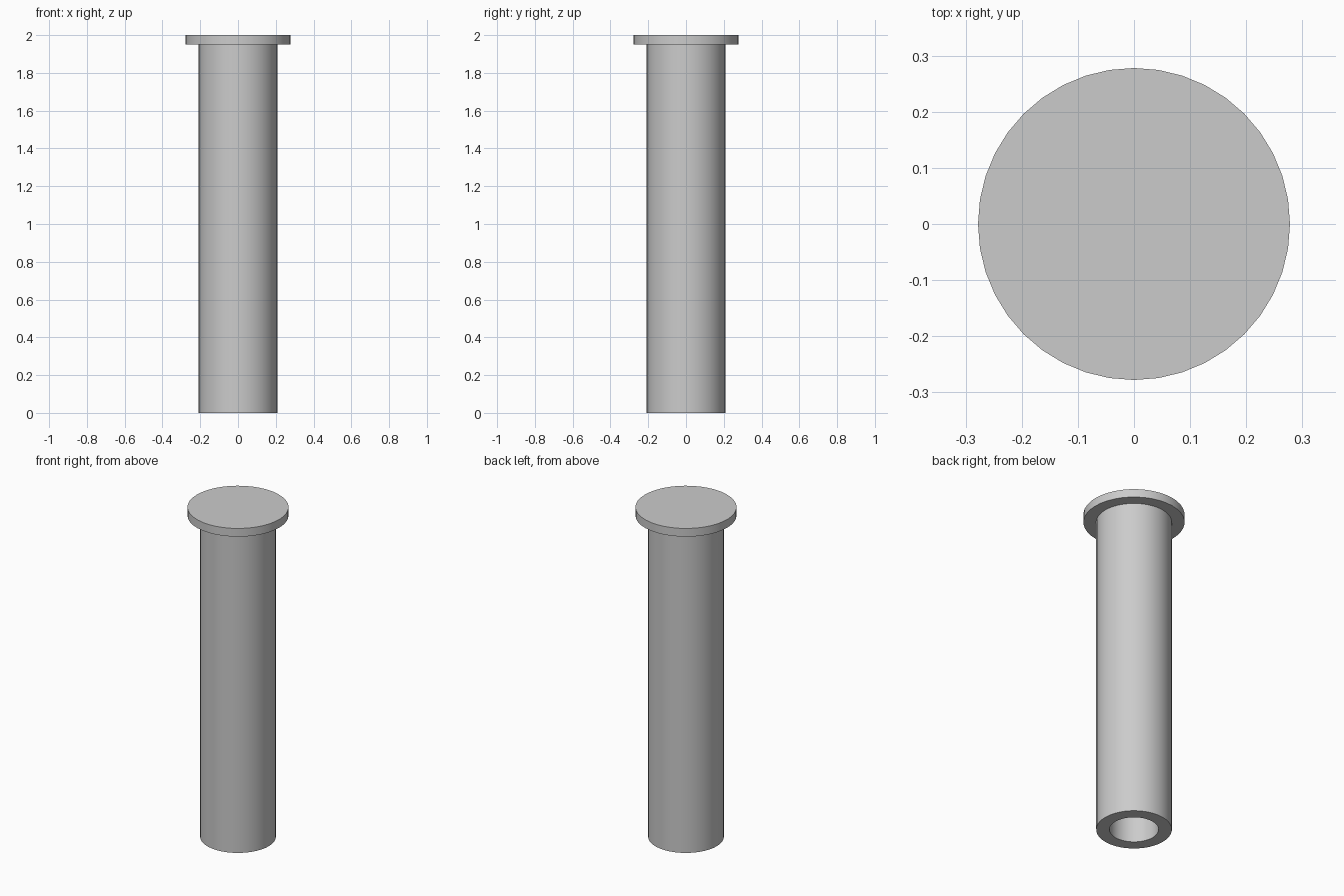
import bpy, bmesh
from math import cos, sin, tau

if "Cube" in bpy.data.objects:
    bpy.data.objects.remove(bpy.data.objects["Cube"])

SIDES = 40
SHAFT_R, BORE_R, HEAD_R = 0.208, 0.135, 0.278
HEAD_Z, TOP_Z = 1.95, 2.0

# Closed half-profile of the hollow pin: bore end, bore, shaft, head
profile = [(BORE_R, HEAD_Z), (BORE_R, 0), (SHAFT_R, 0),
           (SHAFT_R, HEAD_Z), (HEAD_R, HEAD_Z), (HEAD_R, TOP_Z)]

bm = bmesh.new()
rings = [[bm.verts.new((r * cos(tau * i / SIDES), r * sin(tau * i / SIDES), z))
          for i in range(SIDES)] for r, z in profile]

# Walls between neighbouring rings
for a, b in zip(rings, rings[1:]):
    for i in range(SIDES):
        j = (i + 1) % SIDES
        bm.faces.new((a[i], a[j], b[j], b[i]))

# Flat head top and blind end of the bore
bm.faces.new(rings[-1])
bm.faces.new(rings[0][::-1])
bmesh.ops.recalc_face_normals(bm, faces=bm.faces)

mesh = bpy.data.meshes.new("hollow_flanged_pin")
bm.to_mesh(mesh)
bm.free()
pin = bpy.data.objects.new("hollow_flanged_pin", mesh)
bpy.context.collection.objects.link(pin)

# Round walls, crisp rims
bpy.context.view_layer.objects.active = pin
pin.select_set(True)
bpy.ops.object.shade_smooth_by_angle()
